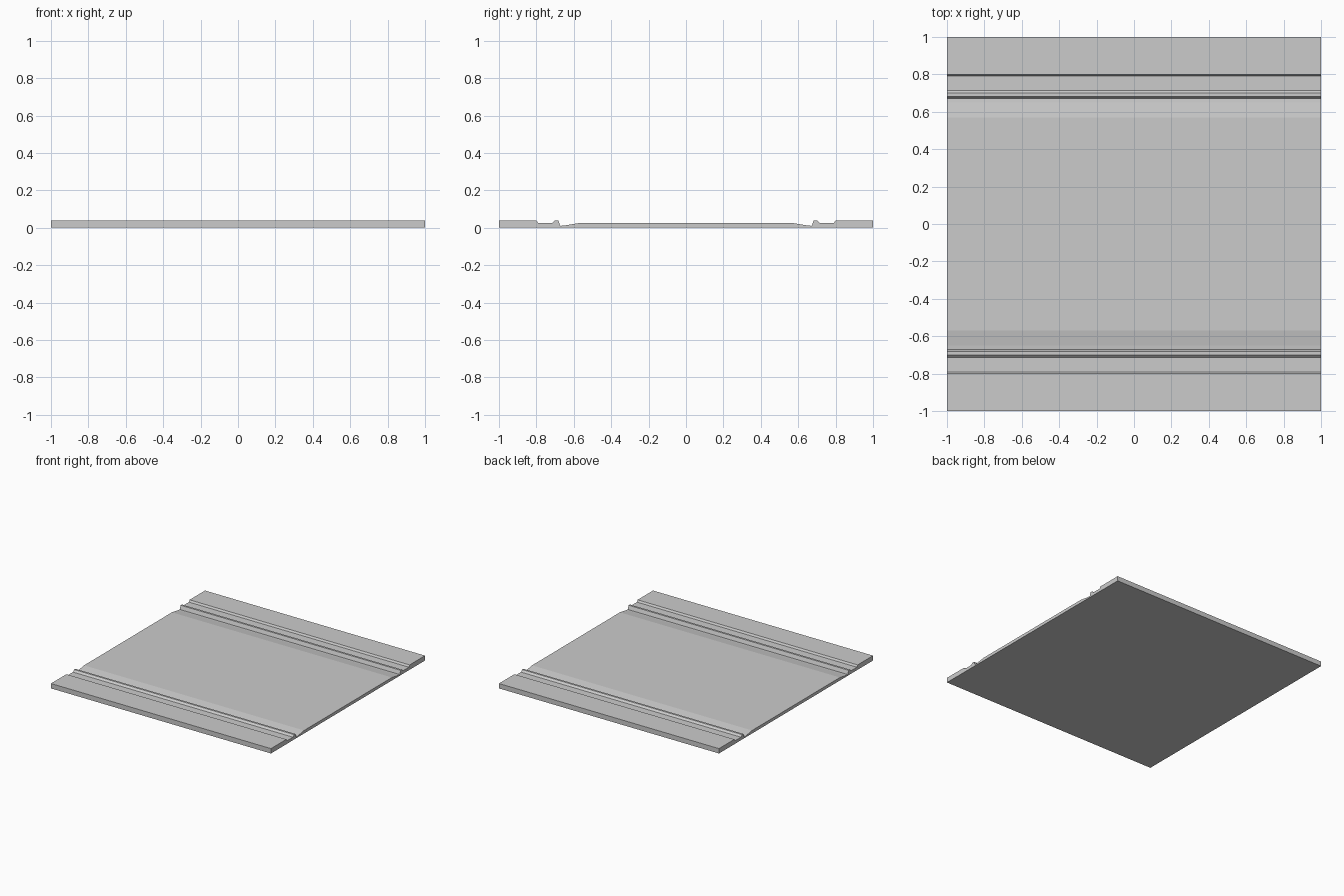
import bpy, bmesh

if "Cube" in bpy.data.objects:
    bpy.data.objects.remove(bpy.data.objects["Cube"])

# Half cross-section (y, z) from the outer pavement edge to the road
half = [
    (1.00, 0.00), (1.00, 0.04),      # outer edge
    (0.80, 0.04), (0.79, 0.025),     # pavement, step down to verge
    (0.715, 0.025), (0.70, 0.04),    # verge, kerb back
    (0.683, 0.04), (0.672, 0.010),   # kerb top and face
    (0.65, 0.012), (0.57, 0.025),    # gutter and road shoulder
]
# Mirror into the full closed outline
outline = half + [(-y, z) for y, z in reversed(half)]

# Street slab: extrude the outline along x
bm = bmesh.new()
face = bm.faces.new([bm.verts.new((-1, y, z)) for y, z in outline])
res = bmesh.ops.extrude_face_region(bm, geom=[face], use_keep_orig=True)
moved = [g for g in res["geom"] if isinstance(g, bmesh.types.BMVert)]
bmesh.ops.translate(bm, verts=moved, vec=(2, 0, 0))
bmesh.ops.recalc_face_normals(bm, faces=bm.faces)

mesh = bpy.data.meshes.new("street_section")
bm.to_mesh(mesh)
bm.free()
street = bpy.data.objects.new("street_section", mesh)
bpy.context.collection.objects.link(street)
